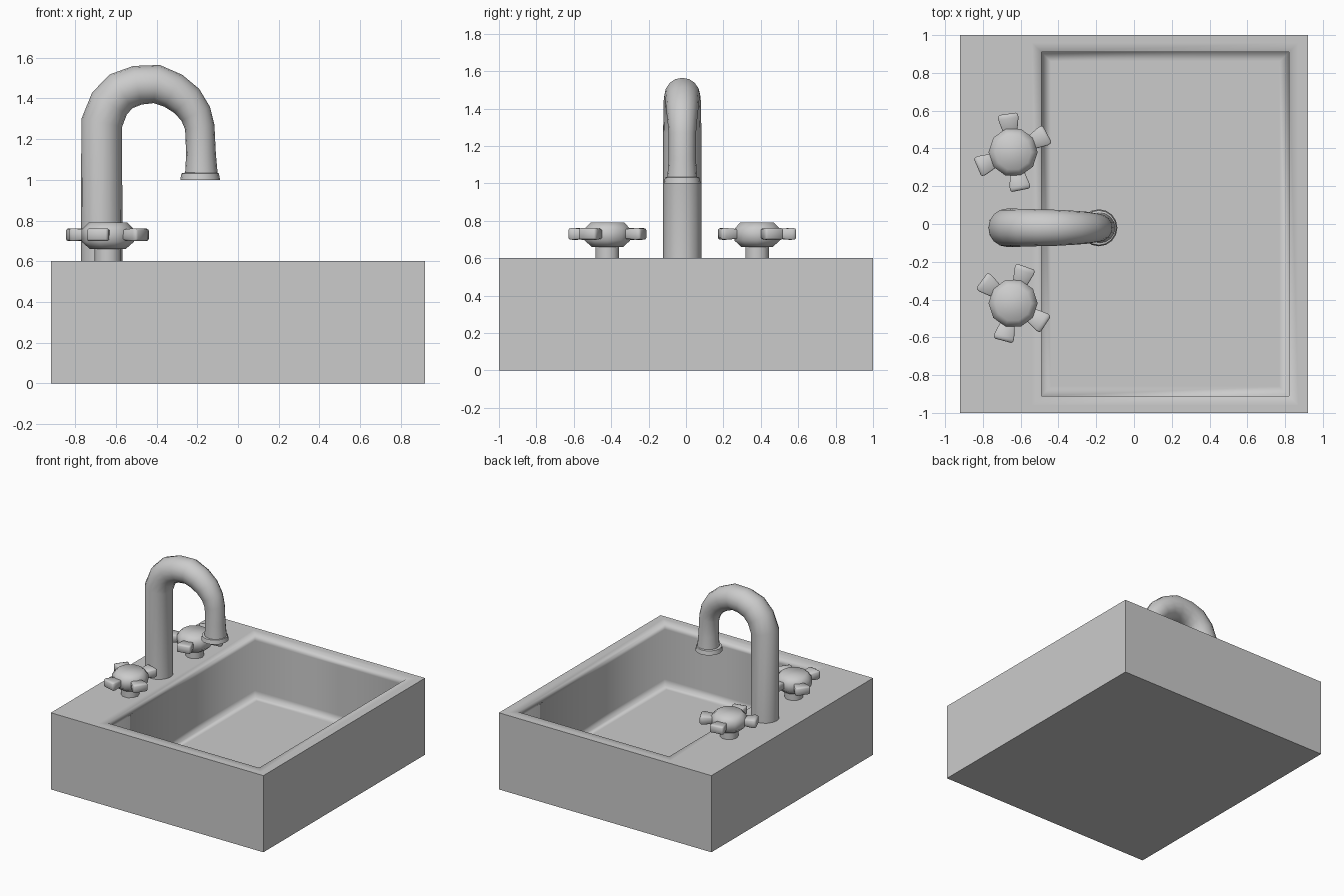
import bpy, bmesh
from math import cos, sin, pi, radians
from mathutils import Vector, Matrix

if "Cube" in bpy.data.objects:
    bpy.data.objects.remove(bpy.data.objects["Cube"])


def finish(bm, name, angle=None):
    bmesh.ops.recalc_face_normals(bm, faces=bm.faces)
    me = bpy.data.meshes.new(name)
    bm.to_mesh(me)
    bm.free()
    ob = bpy.data.objects.new(name, me)
    bpy.context.collection.objects.link(ob)
    if angle:
        bpy.ops.object.select_all(action='DESELECT')
        ob.select_set(True)
        bpy.context.view_layer.objects.active = ob
        bpy.ops.object.shade_smooth_by_angle(angle=radians(angle))
    return ob


def skin(bm, rings, cap_start=True, cap_end=True):
    """Bridge successive rings of points into a closed surface."""
    loops = [[bm.verts.new(p) for p in r] for r in rings]
    n = len(loops[0])
    for a, b in zip(loops, loops[1:]):
        for i in range(n):
            j = (i + 1) % n
            bm.faces.new((a[i], a[j], b[j], b[i]))
    if cap_start:
        bm.faces.new(loops[0][::-1])
    if cap_end:
        bm.faces.new(loops[-1])
    return loops


def rect(x0, x1, y0, y1, z, grow=0.0):
    return [(x0 - grow, y0 - grow, z), (x1 + grow, y0 - grow, z),
            (x1 + grow, y1 + grow, z), (x0 - grow, y1 + grow, z)]


# Basin: outer box, rim and recessed bowl with support loops for soft inner edges
FLOOR = 0.11
bowl = (-0.49, 0.82, -0.91, 0.91)
outer = (-0.92, 0.92, -1, 1)
bm = bmesh.new()
loops = skin(bm, [
    rect(*outer, 0), rect(*outer, 0.6),
    rect(*bowl, 0.6, 0.05), rect(*bowl, 0.6),
    rect(*bowl, 0.55), rect(*bowl, FLOOR + 0.05),
    rect(*bowl, FLOOR), rect(*bowl, FLOOR, -0.05)])
outer_verts = set(loops[0] + loops[1])
for f in bm.faces:
    f.smooth = True
for e in bm.edges:
    if e.verts[0] in outer_verts and e.verts[1] in outer_verts:
        e.smooth = False
finish(bm, "basin")

# Spout: tapered tube swept along a gooseneck path (x, z, radius)
YC = -0.02
path = [(-.67, .6, .102), (-.67, 1.28, .102), (-.632, 1.375, .101), (-.575, 1.435, .1),
        (-.495, 1.465, .097), (-.40, 1.471, .095), (-.318, 1.438, .09),
        (-.252, 1.388, .085), (-.208, 1.325, .078), (-.188, 1.26, .073),
        (-.182, 1.13, .073), (-.18, 1.03, .08)]
SIDES = 16
pts = [Vector((x, 0, z)) for x, z, r in path]
rings = []
for i, (x, z, r) in enumerate(path):
    before = (pts[i] - pts[i - 1]).normalized() if i else Vector((0, 0, 1))
    after = (pts[i + 1] - pts[i]).normalized() if i < len(pts) - 1 else Vector((0, 0, -1))
    t = (before + after).normalized()
    if i == len(pts) - 1:
        t = Vector((0, 0, -1))
    side = Vector((t.z, 0, -t.x))
    rings.append([pts[i] + Vector((0, YC, 0)) + side * (r * cos(2 * pi * k / SIDES))
                  + Vector((0, r * sin(2 * pi * k / SIDES), 0)) for k in range(SIDES)])
bm = bmesh.new()
skin(bm, rings)
finish(bm, "spout", 50)


def lathe(name, profile, center, sides, angle):
    bm = bmesh.new()
    skin(bm, [[(center[0] + r * cos(2 * pi * k / sides), center[1] + r * sin(2 * pi * k / sides), z)
               for k in range(sides)] for r, z in profile])
    return finish(bm, name, angle)


# Spout lip with a shallow outlet
lathe("spout_lip", [(.078, 1.035), (.092, 1.032), (.098, 1.0), (.075, 1.0), (.07, 1.02)],
      (-.186, YC), SIDES, 40)


# Taps: stem, ten-sided head and four flared arms
def tap(name, center, angles):
    lathe(name + "_stem", [(.066, .6), (.066, .67)], center, 10, 40)
    lathe(name + "_head", [(.088, .66), (.128, .695), (.13, .755), (.095, .79)], center, 10, 50)
    bm = bmesh.new()
    for a in angles:
        arm = bmesh.new()
        skin(arm, [[(d, -w, zc - h), (d, w, zc - h), (d, w, zc + h), (d, -w, zc + h)]
                   for d, w, h, zc in ((.09, .034, .024, .73), (.185, .055, .032, .73),
                                       (.205, .05, .027, .73))])
        bmesh.ops.bevel(arm, geom=arm.edges[:], offset=.006, segments=1, affect='EDGES')
        arm.transform(Matrix.Translation((*center, 0)) @ Matrix.Rotation(radians(a), 4, 'Z'))
        me = bpy.data.meshes.new("arm_part")
        arm.to_mesh(me)
        arm.free()
        bm.from_mesh(me)
        bpy.data.meshes.remove(me)
    finish(bm, name + "_arms", 50)


tap("left_tap", (-.64, .38), (28, 98, 203, 281))
tap("right_tap", (-.64, -.42), (327, 71, 144, 255))
